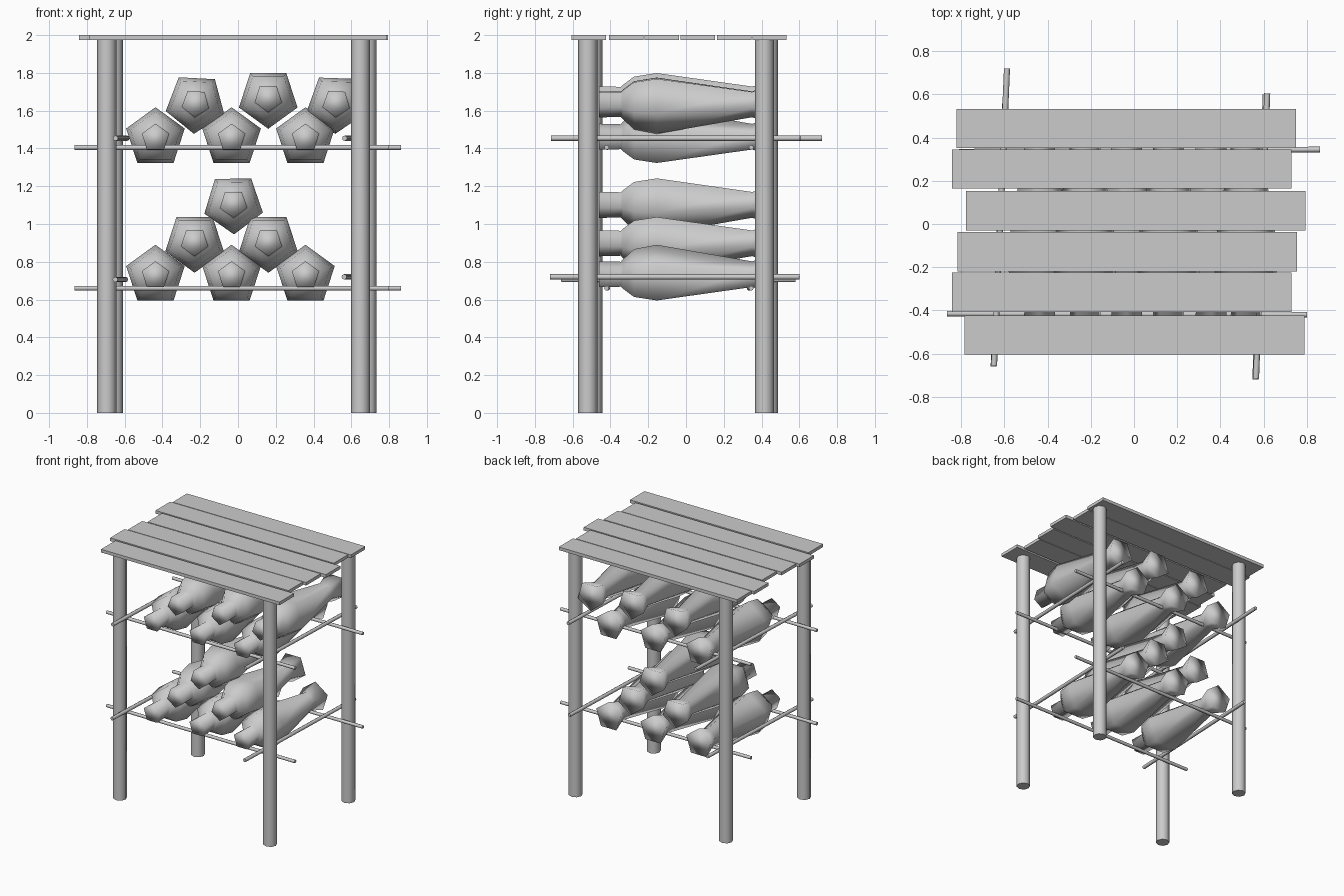
import bpy, bmesh, math
from mathutils import Vector, Matrix

if "Cube" in bpy.data.objects:
    bpy.data.objects.remove(bpy.data.objects["Cube"])


def finish(bm, name, smooth=False):
    bmesh.ops.recalc_face_normals(bm, faces=bm.faces[:])
    mesh = bpy.data.meshes.new(name)
    bm.to_mesh(mesh)
    bm.free()
    for p in mesh.polygons:
        p.use_smooth = smooth and len(p.vertices) == 4
    obj = bpy.data.objects.new(name, mesh)
    bpy.context.collection.objects.link(obj)
    return obj


def pole(name, a, b, r, sides=8):
    """Round pole running from point a to point b."""
    a, b = Vector(a), Vector(b)
    d = b - a
    bm = bmesh.new()
    rot = d.to_track_quat('Z', 'Y').to_matrix().to_4x4()
    bmesh.ops.create_cone(bm, cap_ends=True, segments=sides, radius1=r, radius2=r,
                          depth=d.length,
                          matrix=Matrix.Translation((a + b) / 2) @ rot)
    return finish(bm, name, True)


# bottle profile: (y, radius) from mouth to flared foot
PROFILE = [(-0.46, 0.076), (-0.345, 0.073), (-0.335, 0.085), (-0.275, 0.14),
           (-0.155, 0.163), (0.35, 0.075), (0.465, 0.115)]


def bottle(name, x, z, up, turn=0):
    """Five-sided bottle lying along y, one corner pointing up or down."""
    bm = bmesh.new()
    start = math.radians((90 if up else -90) + turn)
    rings = []
    for y, r in PROFILE:
        angles = [start + i * math.tau / 5 for i in range(5)]
        rings.append([bm.verts.new((x + r * math.cos(t), y, z + r * math.sin(t)))
                      for t in angles])
    for lo, hi in zip(rings, rings[1:]):
        for i in range(5):
            j = (i + 1) % 5
            bm.faces.new((lo[i], lo[j], hi[j], hi[i]))
    bm.faces.new(rings[0])
    bm.faces.new(rings[-1])
    obj = finish(bm, name, True)
    for p in obj.data.polygons:
        p.use_smooth = True
    return obj


# corner posts
for name, x, y in [("front_left_post", -0.695, -0.494), ("front_right_post", 0.648, -0.52),
                   ("back_left_post", -0.66, 0.437), ("back_right_post", 0.683, 0.415)]:
    pole(name, (x, y, 0), (x, y, 1.977), 0.051)

# shelf rods: long rods front and back, cross rods resting at the sides
for level, z in (("lower", 0.66), ("upper", 1.405)):
    pole(level + "_front_rod", (-0.866, -0.415, z), (0.80, -0.42, z), 0.013)
    pole(level + "_back_rod", (-0.81, 0.335, z), (0.862, 0.345, z), 0.013)
for name, x0, y0, x1, y1, z in [("lower_left_rod", -0.65, -0.66, -0.595, 0.58, 0.706),
                                ("lower_right_rod", 0.562, -0.72, 0.61, 0.60, 0.72),
                                ("upper_left_rod", -0.648, -0.655, -0.588, 0.72, 1.454),
                                ("upper_right_rod", 0.565, -0.715, 0.617, 0.605, 1.454)]:
    pole(name, (x0, y0, z), (x1, y1, z), 0.014)

# staggered roof boards: x start, x end, y start, y end
for i, (x0, x1, y0, y1) in enumerate([(-0.785, 0.79, -0.605, -0.423),
                                      (-0.843, 0.73, -0.407, -0.225),
                                      (-0.818, 0.755, -0.22, -0.038),
                                      (-0.778, 0.795, -0.029, 0.153),
                                      (-0.843, 0.73, 0.165, 0.346),
                                      (-0.823, 0.75, 0.352, 0.532)]):
    bm = bmesh.new()
    bmesh.ops.create_cube(bm, size=1, matrix=Matrix.Translation(
        ((x0 + x1) / 2, (y0 + y1) / 2, 1.9875)) @ Matrix.Diagonal((x1 - x0, y1 - y0, 0.025, 1)))
    finish(bm, f"roof_board_{i + 1}")

# stacked bottles: x, z, corner up, small turn
BOTTLES = [(-0.23, 0.905, False, 0), (0.161, 0.905, False, 0), (-0.024, 1.108, False, 1),
           (-0.225, 1.64, False, -3), (0.16, 1.667, False, 0), (0.52, 1.64, False, -2)]
for z in (0.727, 1.455):
    BOTTLES += [(x, z, True, 0) for x in (-0.437, -0.034, 0.357)]
for i, b in enumerate(BOTTLES):
    bottle(f"bottle_{i + 1}", *b)
